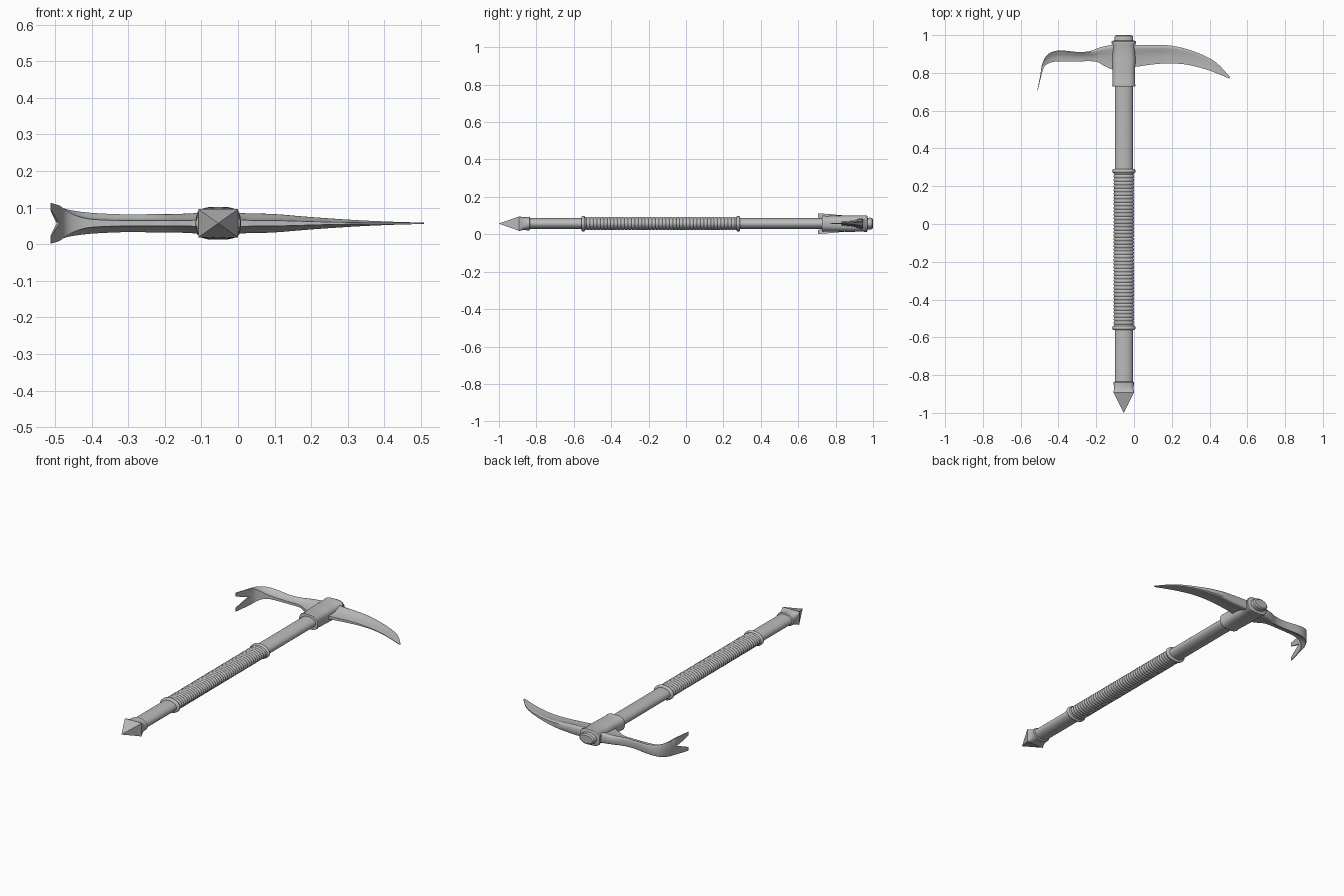
import bpy, bmesh, math
from mathutils import Vector

cube = bpy.data.objects.get("Cube")
if cube:
    bpy.data.objects.remove(cube, do_unlink=True)

AXIS_X, AXIS_Z = -0.054, 0.057   # centre line of the handle

steel = bpy.data.materials.new("plain grey")
steel.use_nodes = True
GREY = (0.5, 0.5, 0.5, 1)
steel.diffuse_color = GREY
steel.node_tree.nodes["Principled BSDF"].inputs["Base Color"].default_value = GREY


def finish(name, bm, location, angle=35):
    mesh = bpy.data.meshes.new(name)
    bm.to_mesh(mesh)
    bm.free()
    obj = bpy.data.objects.new(name, mesh)
    bpy.context.collection.objects.link(obj)
    obj.location = location
    mesh.materials.append(steel)
    bpy.ops.object.select_all(action='DESELECT')
    obj.select_set(True)
    bpy.context.view_layer.objects.active = obj
    bpy.ops.object.shade_smooth_by_angle(angle=math.radians(angle))
    return obj


def skin(bm, rings):
    """Bridge closed rings of points and cap both ends."""
    loops = [[bm.verts.new(p) for p in ring] for ring in rings]
    n = len(loops[0])
    for a, b in zip(loops, loops[1:]):
        for i in range(n):
            j = (i + 1) % n
            bm.faces.new((a[i], a[j], b[j], b[i]))
    bm.faces.new(loops[0])
    bm.faces.new(loops[-1][::-1])
    bmesh.ops.recalc_face_normals(bm, faces=bm.faces[:])


def oval(y, rx, rz, power=2, sides=32):
    """Superellipse ring across the handle; a higher power is boxier."""
    ring = []
    for i in range(sides):
        a = 2 * math.pi * (i + 0.5) / sides
        c, s = math.cos(a), math.sin(a)
        ring.append((rx * math.copysign(abs(c) ** (2 / power), c), y,
                     rz * math.copysign(abs(s) ** (2 / power), s)))
    return ring


def shaft_part(name, stations, angle=35):
    bm = bmesh.new()
    skin(bm, [oval(*s) for s in stations])
    return finish(name, bm, (AXIS_X, 0, AXIS_Z), angle)


def smooth_stations(keys, steps=4):
    """Catmull-Rom interpolation through the key stations."""
    pts = [keys[0]] + list(keys) + [keys[-1]]
    out = []
    for a, b, c, d in zip(pts, pts[1:], pts[2:], pts[3:]):
        for k in range(steps):
            t = k / steps
            out.append([0.5 * (2 * q + (r - p) * t + (2 * p - 5 * q + 4 * r - s) * t * t
                               + (3 * q - p - 3 * r + s) * t ** 3)
                        for p, q, r, s in zip(a, b, c, d)])
    return out + [list(keys[-1])]


# Wedge section: depth from the outer edge, relative half thickness
SECTION = ((0, 0), (0, 0.7), (0.04, 0.92), (0.1, 1), (0.2, 0.92), (0.35, 0.66),
           (0.55, 0.46), (0.8, 0.36), (1, 0.3), (1, 0))


def blade(name, keys):
    """keys: outer x, y, inner x, y, half thickness, notch, edge fullness."""
    bm = bmesh.new()
    rings = []
    for ox, oy, ix, iy, half, notch, full in smooth_stations(keys):
        notch = max(notch, 0)
        outer, inner = Vector((ox, oy, 0)), Vector((ix, iy, 0))
        ring = []
        for t, w in SECTION:
            if w:
                w += (1 - w) * full
            p = outer.lerp(inner, t)
            p.z = notch + (half - notch) * w
            ring.append(p)
        rings.append(ring)
    skin(bm, rings)
    middle = [f for f in bm.faces if all(v.co.z < 1e-5 for v in f.verts)]
    bmesh.ops.delete(bm, geom=middle, context='FACES')
    obj = finish(name, bm, (0, 0, AXIS_Z), 40)
    mirror = obj.modifiers.new("both_halves", 'MIRROR')
    mirror.use_axis = (False, False, True)


# Handle with its domed butt showing through the head
shaft_part("handle", [(-0.86, 0.048, 0.03), (0.96, 0.048, 0.03), (0.985, 0.05, 0.032),
                      (0.994, 0.048, 0.03), (1.0, 0.04, 0.023)])

# Ribbed grip
ribs, start, end = 45, -0.55, 0.28
pitch = (end - start) / ribs
grip = []
for i in range(ribs):
    y = start + i * pitch
    grip += [(y, 0.05, 0.0315), (y + pitch * 0.3, 0.054, 0.035),
             (y + pitch * 0.7, 0.054, 0.035)]
shaft_part("ribbed_grip", grip + [(end, 0.05, 0.0315)], 60)

# Grip rings
for label, y in (("front", start), ("rear", end)):
    shaft_part(label + "_grip_ring",
               [(y + d, 0.062 - c, 0.042 - c) for d, c in
                ((-0.01, 0.006), (-0.006, 0.001), (0, 0), (0.006, 0.001), (0.01, 0.006))], 60)

# Ferrule turning from oval to rectangular, then the pyramid spike
shaft_part("ferrule", [(-0.835, 0.05, 0.032), (-0.838, 0.055, 0.037), (-0.848, 0.054, 0.036, 2.4),
                       (-0.865, 0.051, 0.034, 3), (-0.88, 0.053, 0.036, 6),
                       (-0.892, 0.055, 0.039, 16)])
bm = bmesh.new()
skin(bm, [oval(-0.892, 0.055, 0.039, 40, 4), oval(-1.0, 0.0005, 0.0005, 40, 4)])
finish("spike", bm, (AXIS_X, 0, AXIS_Z), 20)

# Head socket
shaft_part("head_socket", [(0.727, 0.052, 0.034, 2.5), (0.728, 0.06, 0.042, 2.8),
                           (0.736, 0.062, 0.044, 2.8), (0.745, 0.059, 0.042, 2.8),
                           (0.82, 0.06, 0.043, 3), (0.87, 0.062, 0.044, 3),
                           (0.95, 0.06, 0.043, 3), (0.957, 0.065, 0.045, 3),
                           (0.967, 0.064, 0.044, 3), (0.971, 0.056, 0.036, 2.8)])

# Curved pick
blade("pick_blade", [
    (-0.02, 0.95, -0.02, 0.83, 0.029, 0, 0.2), (0.03, 0.948, 0.03, 0.835, 0.027, 0, 0),
    (0.1, 0.947, 0.1, 0.845, 0.025, 0, 0), (0.2, 0.944, 0.19, 0.85, 0.017, 0, 0),
    (0.32, 0.913, 0.29, 0.842, 0.009, 0, 0), (0.43, 0.859, 0.4, 0.812, 0.004, 0, 0.2),
    (0.508, 0.778, 0.504, 0.77, 0.002, 0, 0.5)])

# Hooked claw with a forked end
blade("forked_claw", [
    (-0.09, 0.95, -0.09, 0.81, 0.029, 0, 0.2), (-0.13, 0.946, -0.125, 0.822, 0.027, 0, 0),
    (-0.18, 0.935, -0.16, 0.838, 0.025, 0, 0), (-0.235, 0.915, -0.205, 0.86, 0.025, 0, 0),
    (-0.3, 0.911, -0.3, 0.861, 0.024, 0, 0), (-0.395, 0.919, -0.395, 0.861, 0.028, 0, 0.1),
    (-0.455, 0.9, -0.44, 0.855, 0.035, 0, 0.4), (-0.485, 0.85, -0.472, 0.836, 0.043, 0, 0.8),
    (-0.495, 0.795, -0.487, 0.8, 0.048, 0, 1), (-0.512, 0.707, -0.509, 0.707, 0.055, 0.034, 1)])
